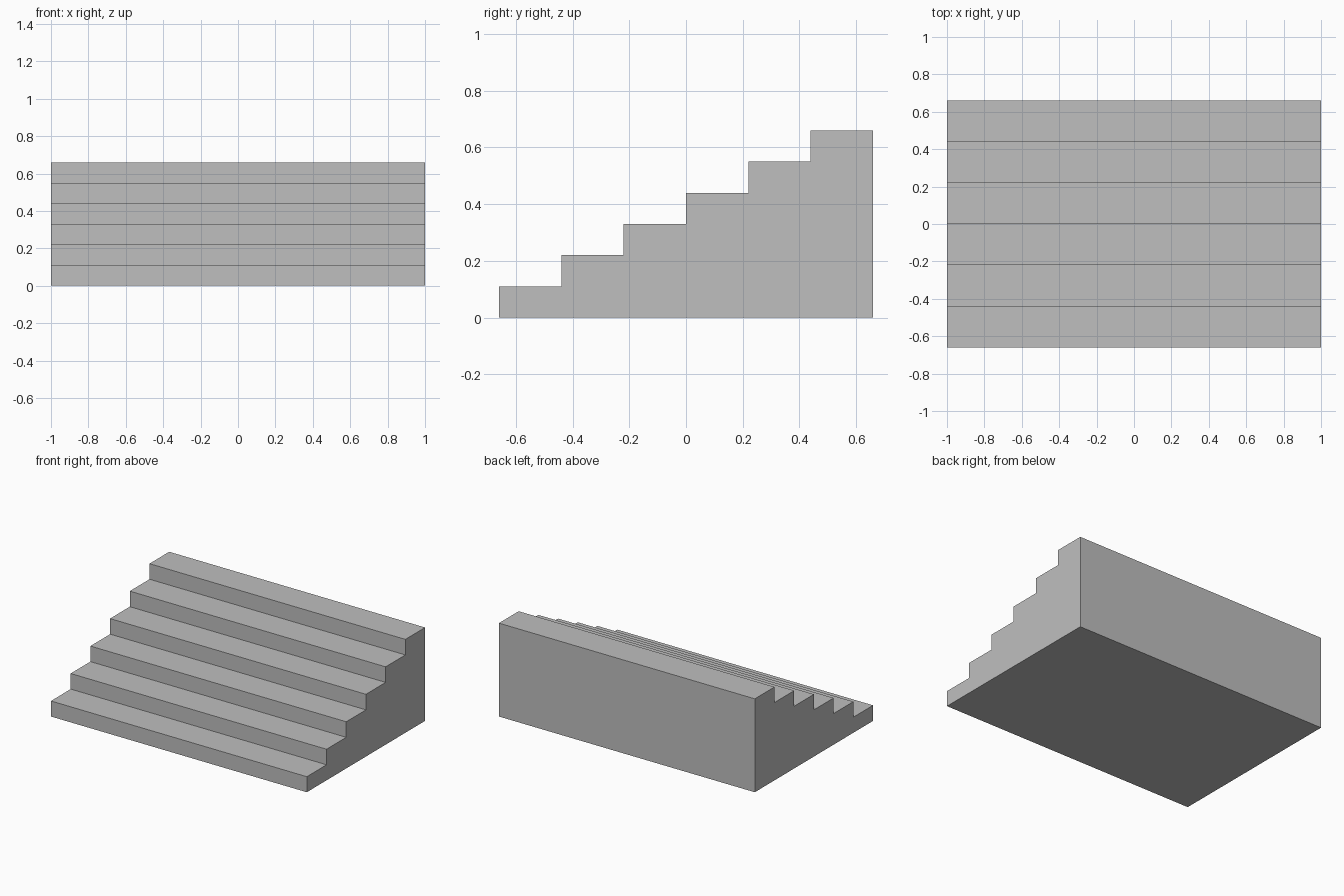
import bpy
import bmesh

if "Cube" in bpy.data.objects:
    bpy.data.objects.remove(bpy.data.objects["Cube"])

STEPS, TREAD, RISE, HALF_WIDTH = 6, 0.22, 0.11, 1.0
FRONT = -STEPS * TREAD / 2

# Stepped side profile in the y-z plane
profile = [(FRONT, 0.0)]
for i in range(STEPS):
    z = (i + 1) * RISE
    profile += [(FRONT + i * TREAD, z), (FRONT + (i + 1) * TREAD, z)]
profile.append((-FRONT, 0.0))

# Extrude the profile across the full width
bm = bmesh.new()
side = bm.faces.new([bm.verts.new((-HALF_WIDTH, y, z)) for y, z in profile])
extruded = bmesh.ops.extrude_face_region(bm, geom=[side], use_keep_orig=True)
verts = [g for g in extruded["geom"] if isinstance(g, bmesh.types.BMVert)]
bmesh.ops.translate(bm, verts=verts, vec=(2 * HALF_WIDTH, 0, 0))
bmesh.ops.recalc_face_normals(bm, faces=bm.faces)

mesh = bpy.data.meshes.new("staircase")
bm.to_mesh(mesh)
bm.free()

# Plain grey stone
grey = bpy.data.materials.new("light grey")
grey.diffuse_color = (0.52, 0.52, 0.52, 1)
grey.use_nodes = True
grey.node_tree.nodes["Principled BSDF"].inputs["Base Color"].default_value = grey.diffuse_color
mesh.materials.append(grey)

staircase = bpy.data.objects.new("staircase", mesh)
bpy.context.collection.objects.link(staircase)
